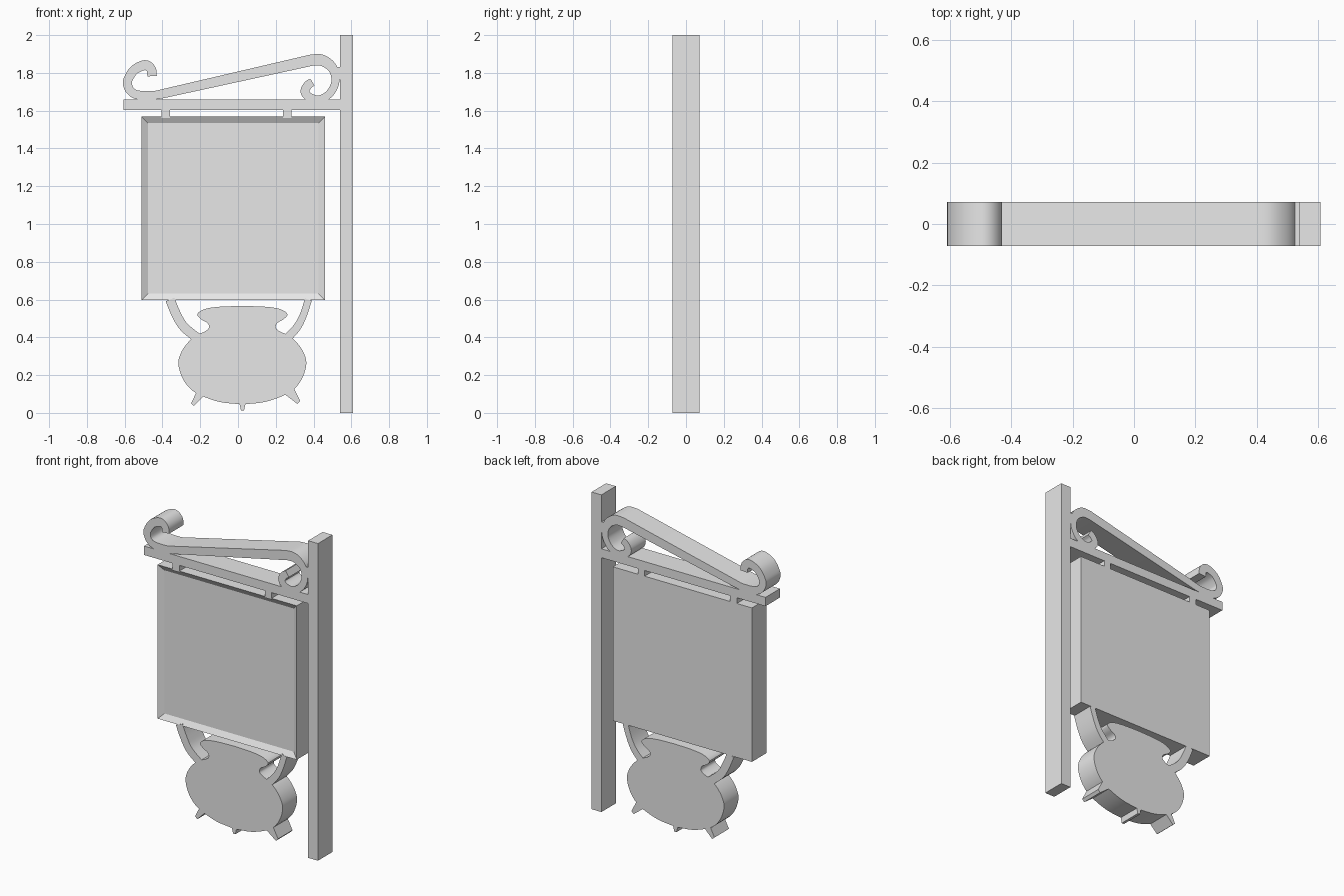
import bpy
import bmesh
from mathutils import Vector

cube = bpy.data.objects.get("Cube")
if cube:
    bpy.data.objects.remove(cube, do_unlink=True)

HALF = 0.072  # half the depth shared by every part

grey = bpy.data.materials.new("plain grey")
grey.use_nodes = True
grey.diffuse_color = (0.8, 0.8, 0.8, 1)
grey.node_tree.nodes["Principled BSDF"].inputs["Base Color"].default_value = grey.diffuse_color


def finish(name, bm, smooth=False):
    """Turn a bmesh into a named, coloured object."""
    bmesh.ops.recalc_face_normals(bm, faces=bm.faces[:])
    mesh = bpy.data.meshes.new(name)
    bm.to_mesh(mesh)
    bm.free()
    mesh.materials.append(grey)
    obj = bpy.data.objects.new(name, mesh)
    bpy.context.collection.objects.link(obj)
    if smooth:
        bpy.ops.object.select_all(action='DESELECT')
        obj.select_set(True)
        bpy.context.view_layer.objects.active = obj
        bpy.ops.object.shade_smooth_by_angle(angle=0.6)
    return obj


def spline(points, steps=5):
    """Smooth curve through the points, any number of components each."""
    pts = [Vector(p) for p in points]
    pts = [pts[0] * 2 - pts[1]] + pts + [pts[-1] * 2 - pts[-2]]
    out = []
    for a, b, c, d in zip(pts, pts[1:], pts[2:], pts[3:]):
        for i in range(steps):
            t = i / steps
            out.append(b + (c - a) * t / 2
                       + (a * 2 - b * 5 + c * 4 - d) * t * t / 2
                       + (b * 3 - a - c * 3 + d) * t ** 3 / 2)
    return out + [pts[-2]]


def prism(name, outline, smooth=False):
    """Extrude a front outline through the full depth."""
    bm = bmesh.new()
    front, back = [[bm.verts.new((p[0], y, p[1])) for p in outline]
                   for y in (-HALF, HALF)]
    bm.faces.new(front)
    bm.faces.new(back)
    for i in range(len(front)):
        bm.faces.new((front[i - 1], front[i], back[i], back[i - 1]))
    return finish(name, bm, smooth)


def box(name, x0, x1, z0, z1):
    return prism(name, [(x0, z0), (x1, z0), (x1, z1), (x0, z1)])


def ribbon(name, path):
    """Flat bar following a path of (x, z, width)."""
    bm = bmesh.new()
    rings = []
    for i, p in enumerate(path):
        along = path[min(i + 1, len(path) - 1)] - path[max(i - 1, 0)]
        side = Vector((-along.y, along.x)).normalized() * p.z / 2
        rings.append([bm.verts.new((p.x + s * side.x, y, p.y + s * side.y))
                      for s, y in ((1, -HALF), (1, HALF), (-1, HALF), (-1, -HALF))])
    for a, b in zip(rings, rings[1:]):
        for k in range(4):
            bm.faces.new((a[k - 1], a[k], b[k], b[k - 1]))
    bm.faces.new(rings[0])
    bm.faces.new(rings[-1])
    return finish(name, bm, True)


# Post, beam and hangers
box("post", 0.54, 0.608, 0, 2)
box("beam", -0.605, 0.54, 1.604, 1.66)
for side, x in (("right", -0.405), ("left", 0.238)):
    box(side + "_hanger", x, x + 0.046, 1.56, 1.61)

# Board with a recessed front panel
board = box("board", -0.51, 0.46, 0.597, 1.568)
bm = bmesh.new()
bm.from_mesh(board.data)
panel = min(bm.faces, key=lambda f: f.calc_center_median().y)
bmesh.ops.inset_region(bm, faces=[panel], thickness=0.048)
for v in panel.verts:
    v.co.y += 0.02
bm.to_mesh(board.data)
bm.free()

# Scrolled bracket: a curl at each end of a straight sloping arm
outer_curl = spline([
    (-.455, 1.783, .05), (-.46, 1.82, .05), (-.492, 1.841, .053),
    (-.548, 1.817, .05), (-.579, 1.772, .048), (-.585, 1.741, .048),
    (-.569, 1.704, .045), (-.529, 1.683, .047), (-.444, 1.682, .045),
    (-.397, 1.69, .048)])
post_curl = spline([
    (.392, 1.868, .06), (.444, 1.867, .06), (.492, 1.836, .053),
    (.513, 1.791, .044), (.513, 1.741, .042), (.487, 1.693, .042),
    (.45, 1.667, .04), (.413, 1.661, .04), (.37, 1.677, .045),
    (.354, 1.704, .046), (.37, 1.735, .046), (.394, 1.751, .042)])
ribbon("scroll_bracket", outer_curl + post_curl)
box("bracket_joint", 0.515, 0.545, 1.765, 1.83)

# Cauldron body, mirrored from half a profile
MID = 0.023
half = spline([
    (0, .566), (.12, .562), (.198, .55), (.238, .524), (.22, .497),
    (.185, .476), (.177, .45), (.2, .43), (.238, .413), (.28, .381),
    (.32, .328), (.339, .265), (.32, .19), (.28, .132), (.225, .095),
    (.12, .058), (0, .045)], 4)
prism("cauldron",
      [(MID + p.x, p.y) for p in half]
      + [(MID - p.x, p.y) for p in reversed(half[1:-1])], True)

# Cauldron handles
ribbon("right_handle", spline([
    (-.36, .6, .05), (-.328, .524, .05), (-.286, .455, .05), (-.2, .385, .05)]))
ribbon("left_handle", spline([
    (.373, .6, .038), (.344, .513, .038), (.31, .45, .042), (.25, .385, .045)]))

# Cauldron feet
prism("right_foot", [(-.2, .15), (-.249, .05), (-.233, .037), (-.16, .11)])
prism("left_foot", [(.28, .16), (.33, .063), (.315, .047), (.22, .12)])
prism("middle_foot", [(.005, .06), (.016, .013), (.032, .013), (.042, .06)])
